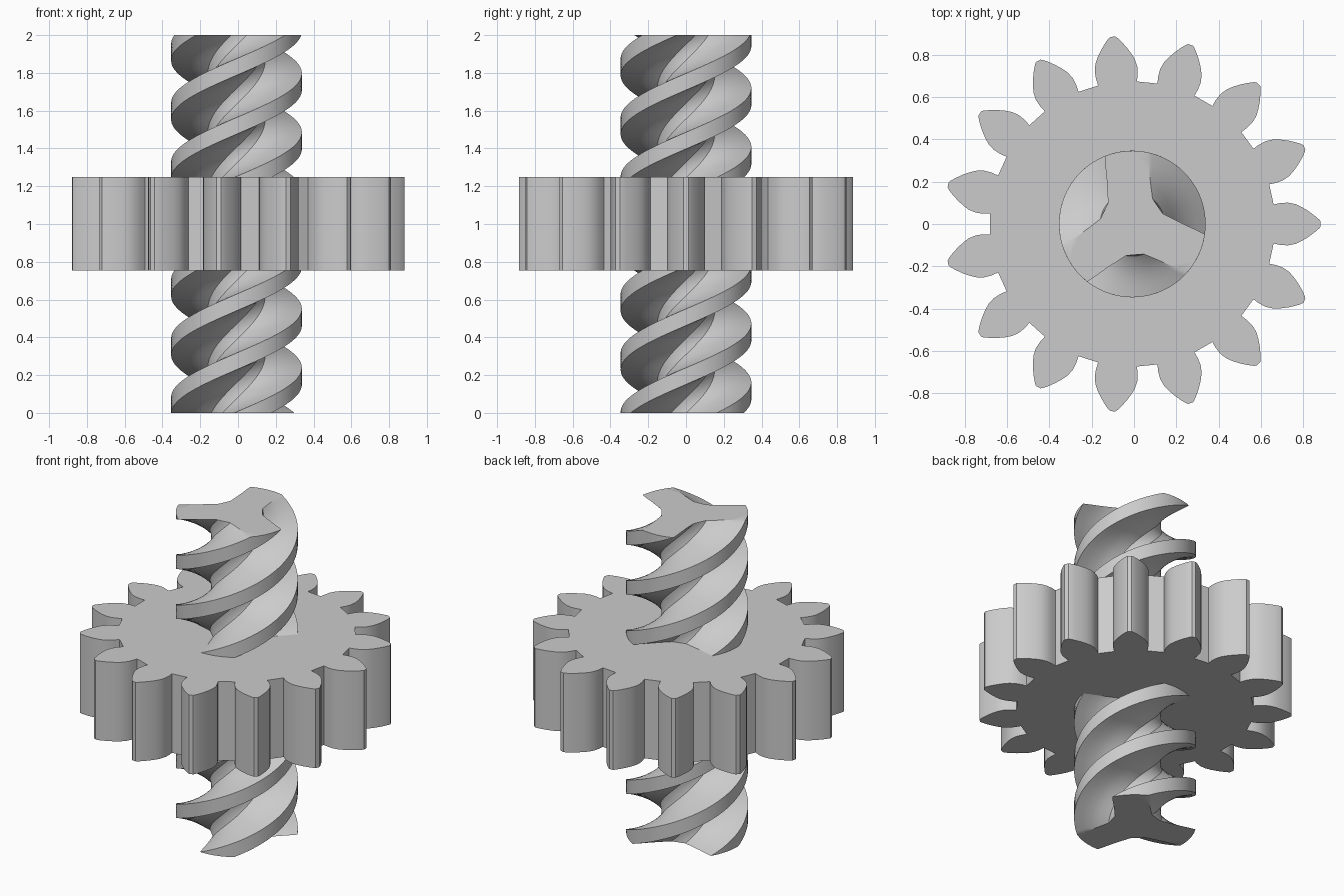
import bpy, bmesh, math

if "Cube" in bpy.data.objects:
    bpy.data.objects.remove(bpy.data.objects["Cube"])

AXIS_X = -0.008  # common axis, so the odd-toothed gear is centred

steel = bpy.data.materials.new("grey steel")
steel.diffuse_color = (0.6, 0.6, 0.6, 1)
steel.use_nodes = True
steel.node_tree.nodes["Principled BSDF"].inputs["Base Color"].default_value = steel.diffuse_color


def polar(r, deg):
    a = math.radians(deg)
    return (r * math.cos(a), r * math.sin(a))


def extrude_profile(name, profile, z0, z1, steps=1, twist=0.0, twist0=0.0, angle=30):
    """Sweep a closed outline upward, turning it by twist degrees."""
    bm = bmesh.new()
    rings = []
    for s in range(steps + 1):
        t = s / steps
        a = math.radians(twist0 + twist * t)
        c, n = math.cos(a), math.sin(a)
        z = z0 + (z1 - z0) * t
        rings.append([bm.verts.new((AXIS_X + x * c - y * n, x * n + y * c, z)) for x, y in profile])
    count = len(profile)
    for lo, hi in zip(rings, rings[1:]):
        for i in range(count):
            j = (i + 1) % count
            bm.faces.new((lo[i], lo[j], hi[j], hi[i]))
    caps = [bm.faces.new(rings[0][::-1]), bm.faces.new(rings[-1])]
    bm.normal_update()
    bmesh.ops.triangulate(bm, faces=caps)
    bm.normal_update()
    mesh = bpy.data.meshes.new(name)
    bm.to_mesh(mesh)
    bm.free()
    obj = bpy.data.objects.new(name, mesh)
    bpy.context.collection.objects.link(obj)
    mesh.materials.append(steel)
    bpy.ops.object.select_all(action='DESELECT')
    obj.select_set(True)
    bpy.context.view_layer.objects.active = obj
    bpy.ops.object.shade_smooth_by_angle(angle=math.radians(angle))
    return obj


# Gear: 15 teeth, each (distance along tooth, half width)
half_tooth = [(0.667, 0.092), (0.70, 0.099), (0.735, 0.101), (0.77, 0.094),
              (0.80, 0.080), (0.83, 0.062), (0.86, 0.040), (0.882, 0.021)]
tooth = ([(r, -w) for r, w in half_tooth] + [(0.889, -0.012), (0.889, 0.012)]
         + [(r, w) for r, w in reversed(half_tooth)])
gear_outline = []
for k in range(15):
    a = math.radians(24 * k)
    gear_outline += [(r * math.cos(a) - w * math.sin(a), r * math.sin(a) + w * math.cos(a))
                     for r, w in tooth]
extrude_profile("gear_wheel", gear_outline, 0.755, 1.25)

# Screw shaft: three-lobed section, lobe angle measured from its centre
flank = [(0.30, 20), (0.25, 24), (0.20, 31), (0.152, 44)]
lobe = ([(r, -d) for r, d in reversed(flank)]
        + [(0.346, d) for d in (-17, -11, -5.5, 0, 5.5, 11, 17)]
        + flank + [(0.146, 60)])
shaft_outline = [polar(r, d + 120 * k) for k in range(3) for r, d in lobe]
extrude_profile("screw_shaft", shaft_outline, 0.0, 2.0, steps=260, twist=770, twist0=45)
